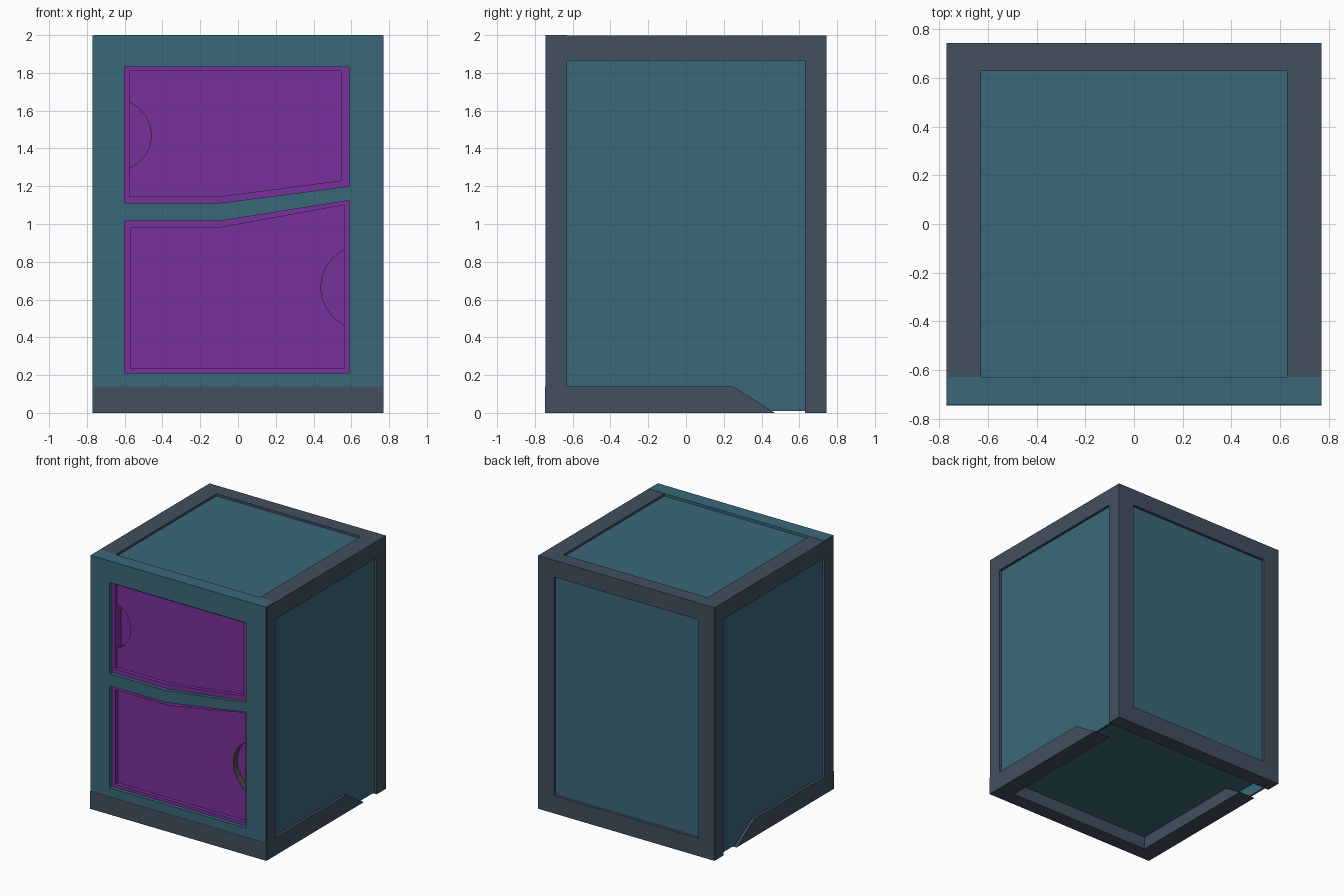
import bpy, bmesh
from math import acos, cos, sin
from mathutils import Matrix

if "Cube" in bpy.data.objects:
    bpy.data.objects.remove(bpy.data.objects["Cube"])


def material(name, rgb):
    m = bpy.data.materials.new(name)
    m.diffuse_color = (*rgb, 1)
    m.use_nodes = True
    m.node_tree.nodes["Principled BSDF"].inputs["Base Color"].default_value = m.diffuse_color
    return m


TEAL = material("teal_panel", (0.042, 0.138, 0.195))
SLATE = material("slate_frame", (0.054, 0.080, 0.112))
PURPLE = material("purple_door", (0.190, 0.030, 0.325))
OLIVE = material("olive_edge", (0.075, 0.075, 0.045))

# plane of each profile: (u, v, thickness) -> world axes
AXES = {
    "x": Matrix(((0, 0, 1), (1, 0, 0), (0, 1, 0))),
    "y": Matrix(((1, 0, 0), (0, 0, -1), (0, 1, 0))),
    "z": Matrix.Identity(3),
}


def plate(name, axis, loops, lo, hi, mat):
    """Extruded flat outline; extra loops become holes."""
    cu = bpy.data.curves.new(name, "CURVE")
    cu.dimensions, cu.fill_mode = "2D", "BOTH"
    cu.extrude = (hi - lo) / 2
    for loop in loops:
        s = cu.splines.new("POLY")
        s.points.add(len(loop) - 1)
        for p, (u, v) in zip(s.points, loop):
            p.co = (u, v, 0, 1)
        s.use_cyclic_u = True
    tmp = bpy.data.objects.new(name + "_outline", cu)
    bpy.context.collection.objects.link(tmp)
    dg = bpy.context.evaluated_depsgraph_get()
    me = bpy.data.meshes.new_from_object(tmp.evaluated_get(dg))
    bpy.data.objects.remove(tmp)

    m = AXES[axis].to_4x4()
    m.translation["xyz".index(axis)] = (lo + hi) / 2
    me.transform(m)
    bm = bmesh.new()
    bm.from_mesh(me)
    bmesh.ops.remove_doubles(bm, verts=bm.verts, dist=1e-5)
    bmesh.ops.recalc_face_normals(bm, faces=bm.faces)
    for f in bm.faces:
        f.smooth = False
    bm.to_mesh(me)
    bm.free()
    me.name = name
    me.materials.clear()
    me.materials.append(mat)
    ob = bpy.data.objects.new(name, me)
    bpy.context.collection.objects.link(ob)
    return ob


def rect(u0, u1, v0, v1):
    return [(u0, v0), (u1, v0), (u1, v1), (u0, v1)]


# side frames: open at the rear of the lower rail, which ends in a slope
side = [(-.74, 0), (.47, 0), (.25, .14), (-.63, .14), (-.63, 1.865),
        (.63, 1.865), (.63, 0), (.745, 0), (.745, 1.998), (-.74, 1.998)]
for label, s in (("right", 1), ("left", -1)):
    a, b = sorted((s * .63, s * .77))
    plate(label + "_frame", "x", [side], a, b, SLATE)
    a, b = sorted((s * .735, s * .75))
    plate(label + "_panel", "x", [rect(-.64, .64, .01, 1.9)], a, b, TEAL)

# back, top and floor
plate("back_frame", "y", [rect(-.769, .769, 0, 1.998), rect(-.63, .63, .14, 1.865)],
      .63, .745, SLATE)
plate("back_panel", "y", [rect(-.64, .64, .13, 1.9)], .71, .725, TEAL)
plate("top_panel", "z", [rect(-.64, .64, -.64, .64)], 1.96, 1.98, TEAL)
plate("floor_panel", "z", [rect(-.74, .74, -.7, .7)], .10, .12, TEAL)

# front face with two door openings, and the base rail
upper_open = [(-.6, 1.83), (.59, 1.83), (.59, 1.2), (-.1, 1.11), (-.6, 1.11)]
lower_open = [(.59, 1.125), (-.1, 1.015), (-.6, 1.015), (-.6, .21), (.59, .21)]
plate("front_face", "y", [rect(-.766, .766, .13, 2), upper_open, lower_open],
      -.744, -.63, TEAL)
plate("base_rail", "y", [rect(-.77, .77, 0, .14)], -.746, -.63, SLATE)

# doors: raised rim, recessed panel, half-round finger pocket
upper_in = [(-.575, 1.81), (.545, 1.81), (.545, 1.23), (-.1, 1.145), (-.575, 1.145)]
lower_in = [(.56, 1.1), (-.1, .98), (-.57, .98), (-.57, .235), (.56, .235)]


def arc(cx, cz, r, s, edge, n=8):
    a = acos(abs(edge - cx) / r)
    return [(cx + s * r * cos(t), cz + r * sin(t))
            for t in (-a + 2 * a * i / n for i in range(n + 1))]


for label, outer, inner, cx, cz, r, s in (
        ("upper", upper_open, upper_in, -.647, 1.47, .192, 1),
        ("lower", lower_open, lower_in, .6575, .665, .2225, -1)):
    edge = inner[0][0]
    notch = arc(cx, cz, r, s, edge)
    plate(label + "_door_rim", "y", [outer, inner], -.715, -.63, PURPLE)
    plate(label + "_door_panel", "y", [inner + notch], -.685, -.63, PURPLE)
    plate(label + "_pocket_back", "y", [inner], -.635, -.625, PURPLE)
    plate(label + "_pocket_edge", "y",
          [notch + arc(cx, cz, r - .003, s, edge)[::-1]], -.684, -.632, OLIVE)
